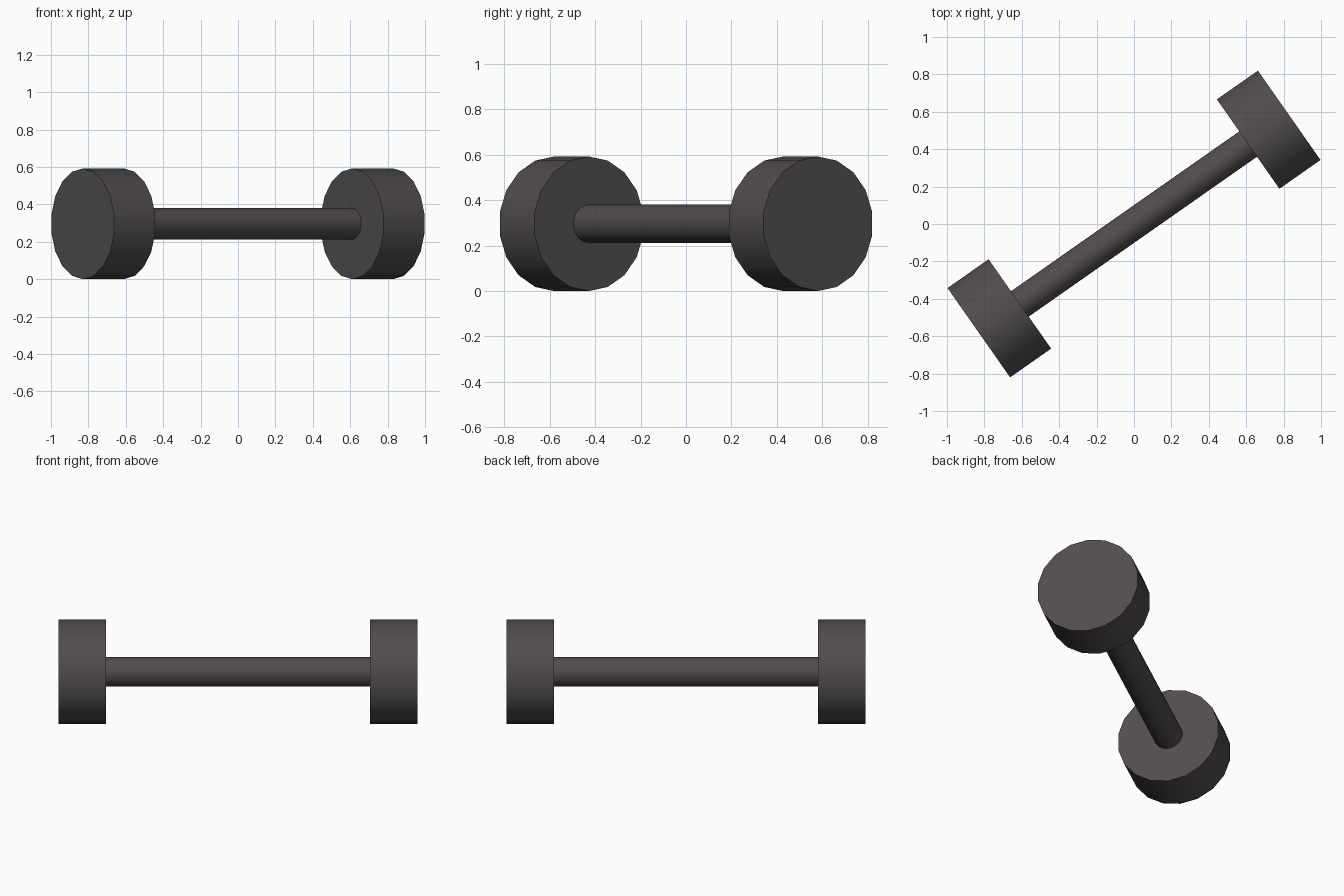
import bpy
import math
from mathutils import Matrix, Vector

cube = bpy.data.objects.get("Cube")
if cube:
    bpy.data.objects.remove(cube, do_unlink=True)

SIDES = 18
RADIUS = 0.296        # weight radius, also the axis height
BAR_RADIUS = 0.084
THICKNESS = 0.268
HALF_LENGTH = 1.013
TURN = math.radians(35)

iron = bpy.data.materials.new("dark iron")
iron.use_nodes = True
colour = (0.08, 0.073, 0.071, 1)
iron.diffuse_color = colour
iron.node_tree.nodes["Principled BSDF"].inputs["Base Color"].default_value = colour

# Lay the cylinder axis along x with a vertex on top, then turn about z
along_axis = Matrix.Rotation(TURN, 4, 'Z') @ Matrix.Rotation(math.pi / 2, 4, 'Y')
direction = Vector((math.cos(TURN), math.sin(TURN), 0))


def rod(name, radius, length, offset):
    bpy.ops.mesh.primitive_cylinder_add(vertices=SIDES, radius=radius, depth=length)
    ob = bpy.context.object
    ob.name = name
    # The mesh is spun a quarter turn so that a vertex points straight up
    ob.data.transform(along_axis @ Matrix.Rotation(math.pi / 2, 4, 'Z'))
    ob.location = direction * offset + Vector((0, 0, RADIUS))
    ob.data.materials.append(iron)
    bpy.ops.object.shade_smooth_by_angle(angle=math.radians(30))
    # Make sure the topmost point is a vertex, whichever way the primitive starts
    top = max(v.co.z for v in ob.data.vertices)
    if top < radius * 0.999:
        ob.data.transform(Matrix.Rotation(math.pi / SIDES, 4, direction))
    return ob


# Handle, its ends sunk into the weights
rod("handle_bar", BAR_RADIUS, 2 * (HALF_LENGTH - THICKNESS / 2), 0)

# Weights at both ends
for side, name in ((1, "left_weight"), (-1, "right_weight")):
    rod(name, RADIUS, THICKNESS, side * (HALF_LENGTH - THICKNESS / 2))
